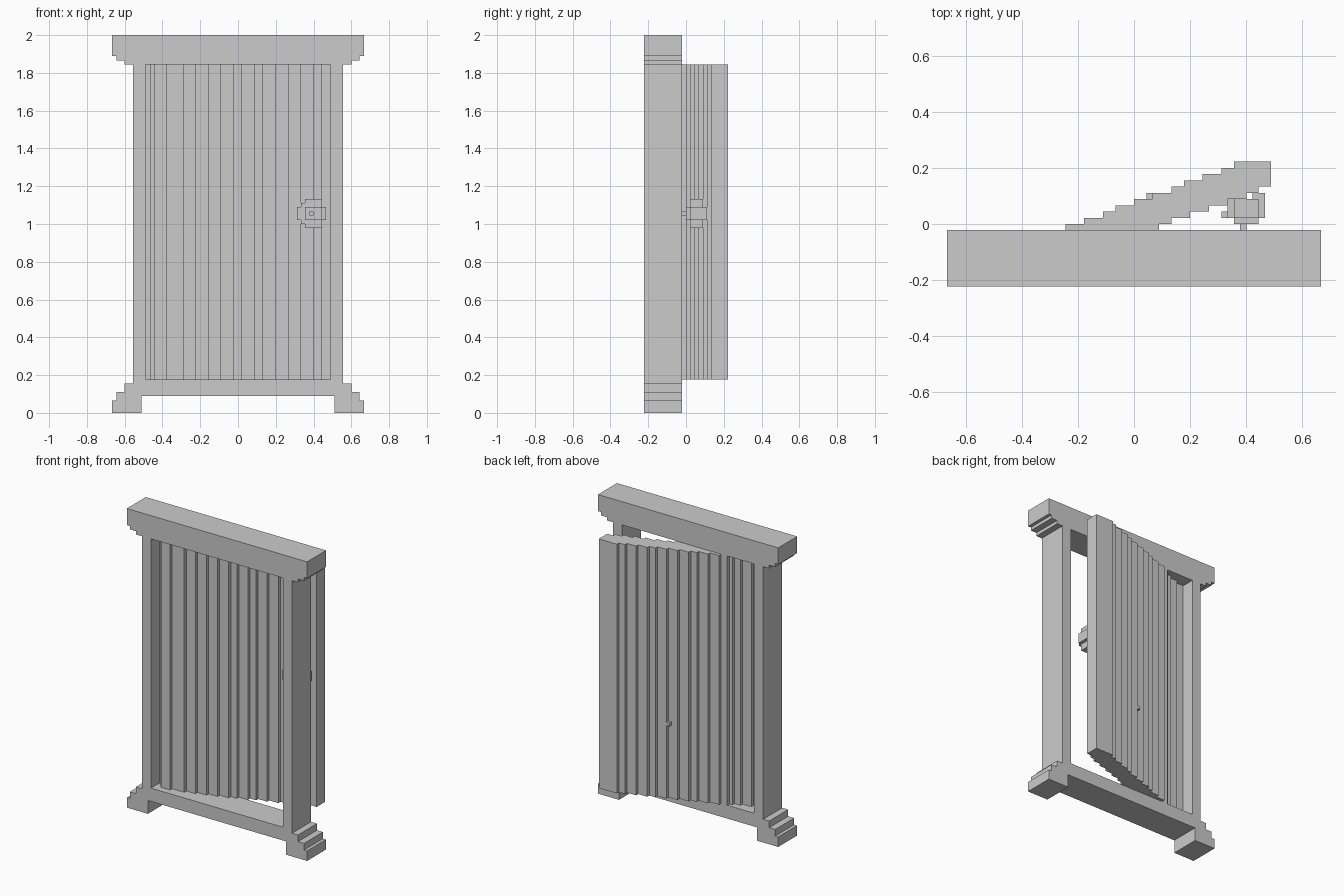
import bpy, bmesh
from mathutils import Vector

if "Cube" in bpy.data.objects:
    bpy.data.objects.remove(bpy.data.objects["Cube"])

U = 2 / 90  # one block of the stepped grid


def finish(name, bm):
    bmesh.ops.recalc_face_normals(bm, faces=bm.faces)
    mesh = bpy.data.meshes.new(name)
    bm.to_mesh(mesh)
    bm.free()
    obj = bpy.data.objects.new(name, mesh)
    bpy.context.collection.objects.link(obj)
    return obj


def prism(points, offset):
    """Extrude a closed outline (grid units) along offset."""
    bm = bmesh.new()
    face = bm.faces.new([bm.verts.new(Vector(p) * U) for p in points])
    ext = bmesh.ops.extrude_face_region(bm, geom=[face], use_keep_orig=True)
    verts = [g for g in ext["geom"] if isinstance(g, bmesh.types.BMVert)]
    bmesh.ops.translate(bm, verts=verts, vec=Vector(offset) * U)
    return bm


def boxes(name, items):
    bm = bmesh.new()
    for x0, x1, y0, y1, z0, z1 in items:
        vs = bmesh.ops.create_cube(bm, size=U)["verts"]
        bmesh.ops.scale(bm, verts=vs, vec=(x1 - x0, y1 - y0, z1 - z0))
        bmesh.ops.translate(bm, verts=vs, vec=Vector((x0 + x1, y0 + y1, z0 + z1)) * U / 2)
    return finish(name, bm)


def stairs(columns, end):
    """Turn (start x, y) columns into a stepped line."""
    pts = []
    for i, (x, y) in enumerate(columns):
        x1 = columns[i + 1][0] if i + 1 < len(columns) else end
        pts += [(x, y), (x1, y)]
    return pts


# Door frame: right half outline with stepped feet and lintel, mirrored
half = [(0, 4), (23, 4), (23, 0), (30, 0), (30, 3), (29, 3), (29, 5), (27, 5),
        (27, 7), (25, 7), (25, 83), (27, 83), (27, 84), (29, 84), (29, 85),
        (30, 85), (30, 90), (0, 90), (0, 83), (22, 83), (22, 8), (0, 8)]
bm = prism([(x, -10, z) for x, z in half], (0, 9, 0))
seam = [f for f in bm.faces if all(abs(v.co.x) < 1e-5 for v in f.verts)]
bmesh.ops.delete(bm, geom=seam, context='FACES_ONLY')
frame = finish("door_frame", bm)
frame.modifiers.new("Mirror", 'MIRROR')

# Door leaf standing ajar: stepped plan outline
front = [(-22, -6), (-21, -7), (-20, -8), (-17, -7), (-13, -6), (-10, -5), (-7, -4),
         (-4, -3), (-1, -2), (1, -1), (4, 0), (6, 1), (9, 2), (12, 3), (15, 4),
         (18, 5), (20, 6)]
back = [(-22, -5), (-19, -4), (-16, -3), (-14, -2), (-13, -1), (-11, 0), (-8, 1),
        (-5, 2), (-3, 3), (0, 4), (3, 5), (6, 6), (8, 7), (11, 8), (14, 9), (16, 10)]
plan = stairs(front, 22) + stairs(back, 22)[::-1]
finish("door_leaf", prism([(x, y, 8) for x, y in plan], (0, 0, 75)))

# Blocky round knob on the front, and a small peg on the back
boxes("door_knob", [
    (14, 15, 1, 2, 46, 49),
    (15, 20, 1, 4, 45, 50),
    (16, 20, 0, 4, 46, 49),
    (16, 20, 1, 4, 44, 51),
    (19, 21, 1, 5, 46, 49),
    (17, 18, -1, 0, 47, 48),
])
boxes("back_peg", [(2, 3, 4, 5, 30, 31)])
